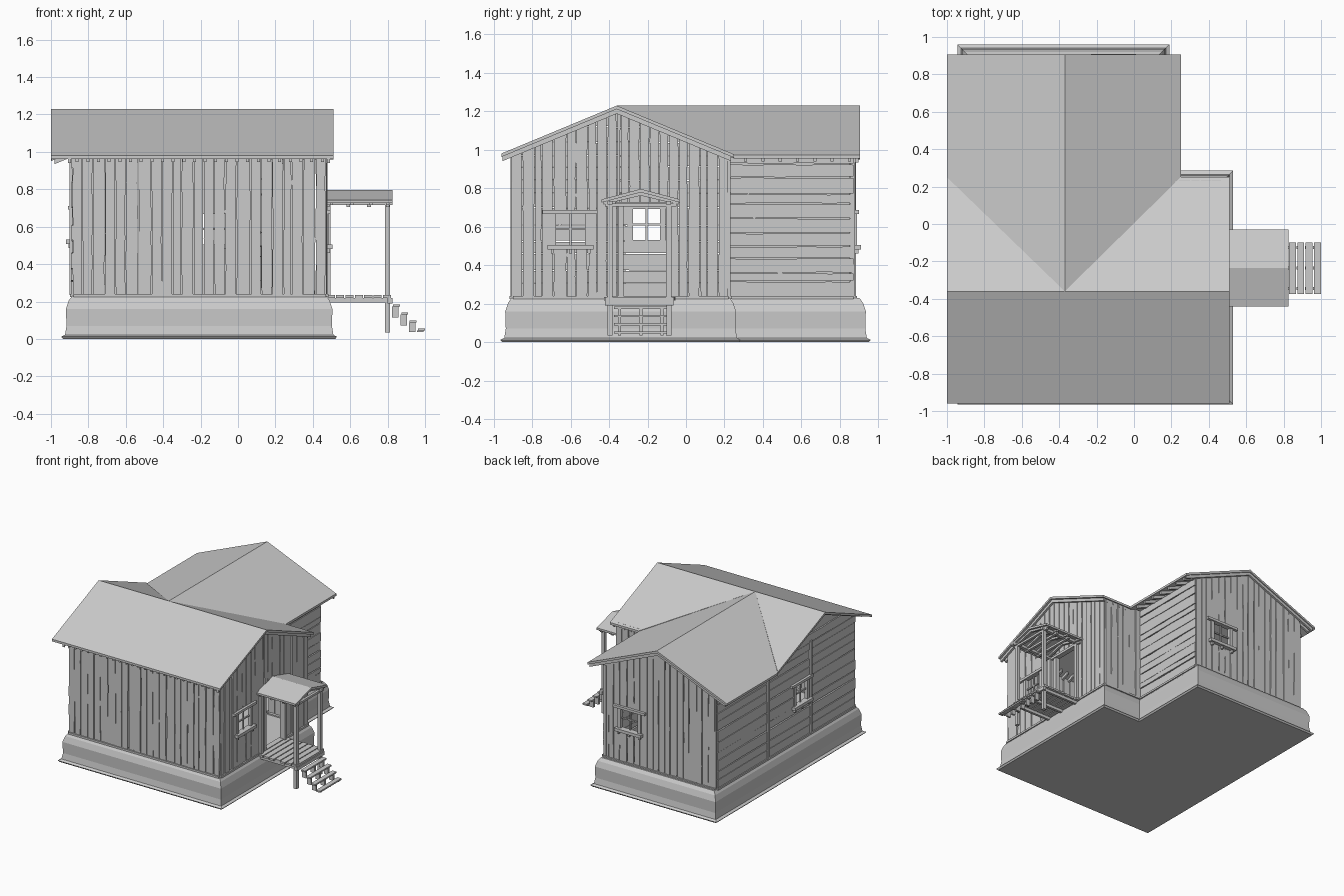
import bpy, bmesh, math, random
from mathutils import Vector

if "Cube" in bpy.data.objects:
    bpy.data.objects.remove(bpy.data.objects["Cube"])
random.seed(4)
R = random.uniform
SLOPE = 0.415
RX, RY, RZ = -0.37, -0.36, 1.23      # ridge lines and ridge height


def finish(name, bm):
    bmesh.ops.recalc_face_normals(bm, faces=bm.faces)
    me = bpy.data.meshes.new(name)
    bm.to_mesh(me)
    bm.free()
    ob = bpy.data.objects.new(name, me)
    bpy.context.collection.objects.link(ob)
    return ob


def prism(bm, M, pts, n0, n1):
    """Outline in wall coordinates (u, v), thickened from n0 to n1."""
    a = [bm.verts.new(M(u, v, n0)) for u, v in pts]
    b = [bm.verts.new(M(u, v, n1)) for u, v in pts]
    bm.faces.new(a)
    bm.faces.new(b[::-1])
    for i in range(len(a)):
        j = (i + 1) % len(a)
        bm.faces.new((a[i], a[j], b[j], b[i]))


def box(bm, M, u0, u1, v0, v1, n0, n1):
    prism(bm, M, [(u0, v0), (u1, v0), (u1, v1), (u0, v1)], n0, n1)


# Wall planes: across, up, outward -> world
front = lambda u, v, n: (u, -0.895 - n, v)
right = lambda u, v, n: (0.46 + n, u, v)
back = lambda u, v, n: (u, 0.865 + n, v)
left = lambda u, v, n: (-0.875 - n, u, v)
east = lambda u, v, n: (0.12 + n, u, v)
north = lambda u, v, n: (u, 0.215 + n, v)
world = lambda x, y, z: (x, y, z)


def board(bm, M, a0, a1, lo, hi, swap):
    """Warped plank: a is across, lo/hi are its ends at both edges."""
    n = 5
    e0, e1 = [], []
    for i in range(n + 1):
        t = i / n
        e0.append((a0 + R(0, 0.005), lo[0] + (hi[0] - lo[0]) * t))
        e1.append((a1 - R(0, 0.005), lo[1] + (hi[1] - lo[1]) * t))
    pts = e0 + e1[::-1]
    if swap:
        pts = [(b, a) for a, b in pts]
    d = R(-0.003, 0.004)
    prism(bm, M, pts, d, d + 0.014)


def wall(name, M, a0, a1, step, span, holes=(), swap=False, kinks=()):
    """Row of planks; holes are (a0, a1, b0, b1)."""
    bm = bmesh.new()
    stops = sorted({a0, a1, *kinks, *[x for h in holes for x in h[:2]]})
    for s, e in zip(stops, stops[1:]):
        k = max(1, round((e - s) / step))
        cuts = [s] + [s + (e - s) * (i + R(-0.2, 0.2)) / k for i in range(1, k)] + [e]
        for p, q in zip(cuts, cuts[1:]):
            (l0, h0), (l1, h1) = span(p + 1e-4), span(q - 1e-4)
            r = R(-0.008, 0.004)
            lo, hi = (l0 + r, l1 + r), (h0, h1)
            for h in holes:
                if h[0] - 1e-6 <= p and q <= h[1] + 1e-6:
                    if h[2] > lo[0] + 0.02:
                        board(bm, M, p, q, lo, (h[2], h[2]), swap)
                    lo = (h[3], h[3])
            board(bm, M, p, q, lo, hi, swap)
    finish(name, bm)


B, E = 0.235, 0.985                  # wall foot and eave height
TOP = RZ - 0.028
gable = lambda c: (lambda u: (B, TOP - SLOPE * abs(u - c)))
WR, WB, WL = (-0.69, -0.51, 0.50, 0.675), (-0.20, -0.02, 0.50, 0.675), (-0.29, -0.12, 0.525, 0.70)
DOOR = (-0.34, -0.09, B - 0.02, 0.72)


def left_span(v):
    if v < E - 0.015:
        return (-0.895, 0.865)
    w = max(0.004, (TOP - v) / SLOPE)
    return (RY - w, RY + w)


flat = lambda v: (B, E)
wall("front_wall", front, -0.885, 0.47, 0.06, flat)
wall("right_gable_wall", right, -0.9, 0.22, 0.055, gable(RY), [WR, DOOR], kinks=[RY])
wall("back_gable_wall", back, -0.875, 0.13, 0.055, gable(RX), [WB], kinks=[RX])
wall("left_wall", left, B, TOP - 0.005, 0.07, left_span, [(WL[2], WL[3], WL[0], WL[1])], True, [E - 0.015])
wall("inner_corner_wall", north, 0.12, 0.47, 0.06, flat)
wall("back_wing_side_wall", east, B, E, 0.07, lambda v: (0.225, 0.87), (), True)

# Posts, battens and sill beams
bm = bmesh.new()
for y in (0.21, -0.34):
    box(bm, left, y, y + 0.025, B, E, 0.012, 0.026)
for M, a, b in ((front, -0.88, 0.47), (right, -0.9, 0.22), (back, -0.88, 0.13),
                (left, -0.9, 0.87), (north, 0.13, 0.47), (east, 0.22, 0.87)):
    box(bm, M, a, b, 0.225, 0.24, -0.02, 0.024)
for x, y in ((-0.87, -0.885), (0.455, -0.885), (0.455, 0.205), (0.115, 0.865), (-0.87, 0.86)):
    box(bm, world, x - 0.013, x + 0.013, y - 0.013, y + 0.013, B, E - 0.01)
finish("wall_frame", bm)


# Windows
def window(name, M, h):
    bm = bmesh.new()
    a, b, c, d = h
    m, k = (a + b) / 2, (c + d) / 2
    for u in (a, b):
        box(bm, M, u - 0.014, u + 0.014, c, d, -0.005, 0.024)
    box(bm, M, a - 0.055, b + 0.05, d - 0.008, d + 0.012, -0.005, 0.035)
    box(bm, M, a - 0.03, b + 0.03, c - 0.018, c + 0.006, -0.005, 0.045)
    box(bm, M, m - 0.005, m + 0.005, c, d, 0, 0.012)
    box(bm, M, a, b, k - 0.005, k + 0.005, 0, 0.012)
    for u in (a - 0.005, m, b + 0.005):
        box(bm, M, u - 0.008, u + 0.008, c - 0.04, c - 0.015, 0.01, 0.032)
    finish(name, bm)


window("right_window", right, WR)
window("back_window", back, WB)
window("left_window", left, WL)

# Door frame
bm = bmesh.new()
for u in DOOR[:2]:
    box(bm, right, u - 0.014, u + 0.014, B, 0.72, -0.01, 0.024)
box(bm, right, -0.37, -0.06, 0.705, 0.73, -0.01, 0.024)
finish("door_frame", bm)

# L-shaped foundation: rings of offset outlines, capped
bm = bmesh.new()
corners = [(-0.875, -0.895, -1, -1), (0.46, -0.895, 1, -1), (0.46, 0.215, 1, 1),
           (0.12, 0.215, 1, 1), (0.12, 0.89, 1, 1), (-0.875, 0.89, -1, 1)]
rings = []
for z, o in ((0.0, 0.06), (0.012, 0.07), (0.022, 0.05), (0.07, 0.042), (0.16, 0.045), (0.205, 0.03), (0.23, 0.012)):
    pts = [Vector((x + sx * o, y + sy * o, z)) for x, y, sx, sy in corners]
    rings.append([bm.verts.new(p) for p in pts])
for r, s in zip(rings, rings[1:]):
    for i in range(6):
        j = (i + 1) % 6
        bm.faces.new((r[i], r[j], s[j], s[i]))
bm.faces.new(rings[0][::-1])
bm.faces.new(rings[-1])
finish("foundation", bm)

# Main roof: two crossing gables meeting in valleys
bm = bmesh.new()
zf = lambda x, y: RZ - SLOPE * abs(y - RY)
zb = lambda x, y: RZ - SLOPE * abs(x - RX)
N, W, EA, RE, S, BK = 0.25, -0.98, 0.25, 0.51, -0.96, 0.905
W = -1.0
planes = [(zf, [(W, S), (RE, S), (RE, RY), (RX, RY), (W, RY)]),
          (zf, [(RE, RY), (RE, N), (EA, N), (RX, RY)]),
          (zf, [(W, RY), (RX, RY), (W, N)]),
          (zb, [(W, N), (RX, RY), (RX, BK), (W, BK)]),
          (zb, [(EA, N), (EA, BK), (RX, BK), (RX, RY)])]
for f, pts in planes:
    prism(bm, lambda x, y, n, f=f: (x, y, f(x, y) - n), pts, 0, 0.018)
finish("main_roof", bm)

# Rafter tails and gable rafters
bm = bmesh.new()


def rafter(along_y, pos, c, d0, d1, w=0.016):
    h = 0.024
    pts = [(c + d, RZ - 0.018 - SLOPE * abs(d) - k) for d, k in ((d0, 0), (d1, 0), (d1, h), (d0, h))]
    M = (lambda u, v, n: (n, u, v)) if along_y else (lambda u, v, n: (u, n, v))
    prism(bm, M, pts, pos - w / 2, pos + w / 2)


for i in range(24):
    x = -0.86 + i * 0.057
    rafter(True, x, RY, -0.585, -0.48)
    if x > 0.28:
        rafter(True, x, RY, 0.48, 0.595)
for i in range(20):
    y = -0.86 + i * 0.09
    if y > 0.24:
        rafter(False, y, RX, 0.47, 0.60)
        rafter(False, y, RX, -0.61, -0.47)
for s in (-1, 1):
    for x in (0.485, -0.9):
        if not (x < 0 and s > 0):
            rafter(True, x, RY, 0, s * 0.595)
    rafter(False, 0.888, RX, 0, s * 0.61)
finish("rafters", bm)

# Porch deck and posts
bm = bmesh.new()
for i in range(7):
    x = 0.475 + i * 0.05
    box(bm, world, x, x + 0.043, -0.425 + R(-.008, .008), -0.06 + R(-.008, .008), 0.218, 0.234)
for y in (-0.40, -0.255, -0.09):
    box(bm, world, 0.47, 0.81, y - 0.01, y + 0.01, 0.195, 0.218)
box(bm, world, 0.80, 0.825, -0.42, -0.065, 0.19, 0.218)
finish("porch_deck", bm)
bm = bmesh.new()
for y in (-0.395, -0.09):
    box(bm, world, 0.787, 0.813, y - 0.014, y + 0.014, 0.035, 0.725)
    box(bm, world, 0.475, 0.495, y - 0.014, y + 0.014, 0.23, 0.725)
    box(bm, world, 0.475, 0.825, y - 0.013, y + 0.013, 0.715, 0.735)
for x in (0.48, 0.59, 0.70, 0.80):
    box(bm, world, x - 0.01, x + 0.01, -0.42, -0.05, 0.705, 0.722)
finish("porch_frame", bm)

# Porch roof with gable ends
bm = bmesh.new()
prof = lambda u, v, n: (n, u, v)
prism(bm, prof, [(-0.44, 0.742), (-0.235, 0.797), (-0.03, 0.742), (-0.03, 0.726), (-0.235, 0.779), (-0.44, 0.726)], 0.465, 0.825)
for s in (-1, 1):
    for x in (0.50, 0.61, 0.71, 0.80):
        prism(bm, prof, [(-0.235, 0.78), (-0.235 + s * 0.195, 0.729), (-0.235 + s * 0.195, 0.716), (-0.235, 0.762)], x - 0.009, x + 0.009)
finish("porch_roof", bm)

# Stairs: stepped stringers and slatted treads
bm = bmesh.new()
for i in range(4):
    x, z = 0.828 + i * 0.045, 0.185 - i * 0.043
    box(bm, world, x, x + 0.037, -0.375, -0.1, z - 0.012, z)
    for y in (-0.345, -0.235, -0.125):
        box(bm, world, x - 0.005, x + 0.03, y - 0.008, y + 0.008, max(0.036, z - 0.07), z - 0.012)
finish("stairs", bm)
